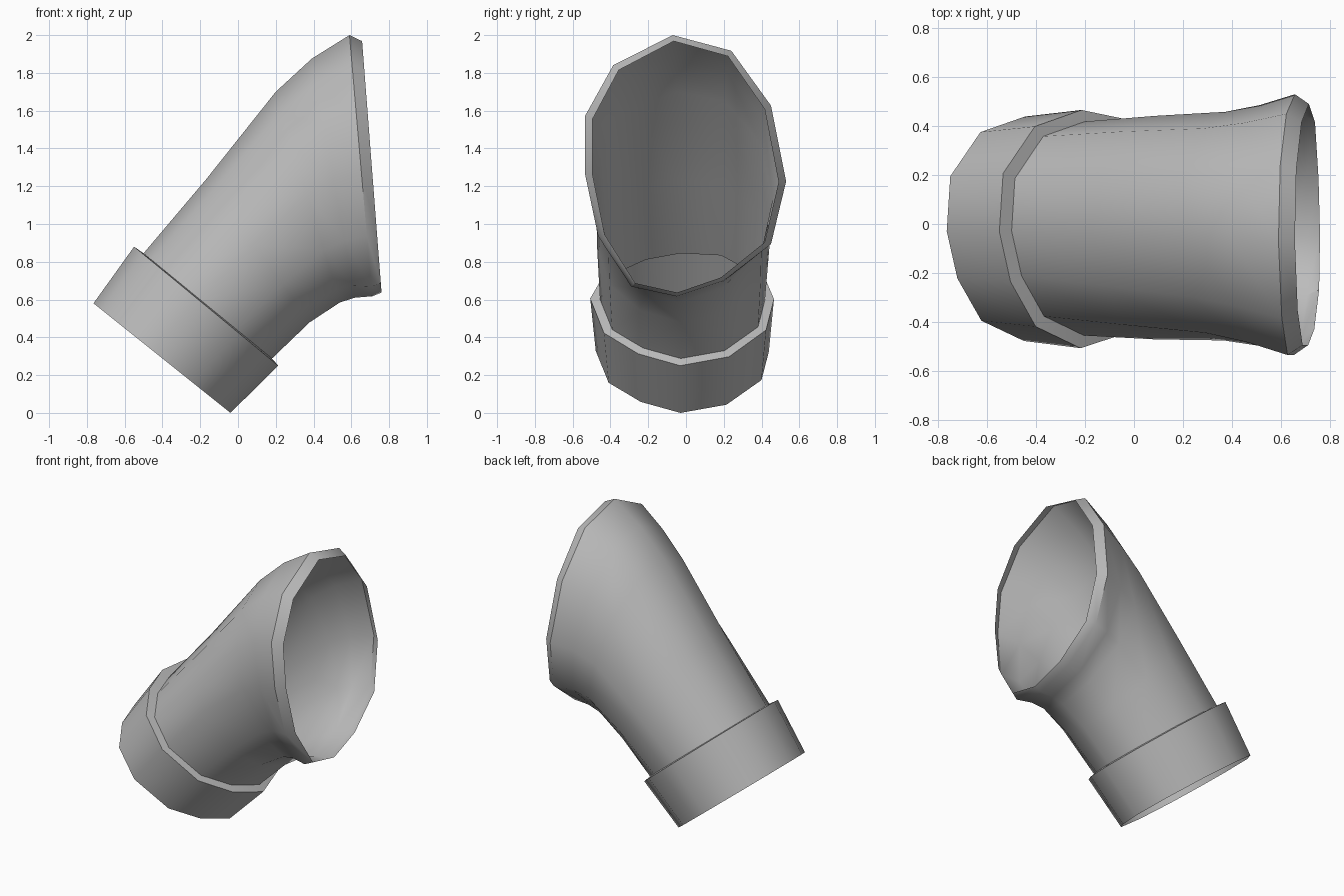
import bpy
import bmesh
from math import radians
from mathutils import Vector

cube = bpy.data.objects.get("Cube")
if cube:
    bpy.data.objects.remove(cube, do_unlink=True)

# Cross-sections: (height from -1 at the lower edge to 1 at the upper, y)
COLLAR_SECTION = [
    (1, -0.03), (0.96, 0.2), (0.62, 0.385), (0.12, 0.45),
    (-0.4, 0.41), (-0.85, 0.22), (-1, -0.03), (-0.8, -0.245),
    (-0.45, -0.42), (0.13, -0.49), (0.61, -0.405), (0.88, -0.228)]
MOUTH_SECTION = [
    (1, -0.07), (0.88, 0.24), (0.46, 0.45), (-0.12, 0.53),
    (-0.6, 0.45), (-0.88, 0.2), (-1, -0.05), (-0.925, -0.29),
    (-0.54, -0.465), (-0.06, -0.535), (0.38, -0.535), (0.77, -0.385)]
SIDES = len(COLLAR_SECTION)

grey = bpy.data.materials.new("plain grey")
grey.use_nodes = True
colour = (0.5, 0.5, 0.5, 1)
grey.diffuse_color = colour
grey.node_tree.nodes["Principled BSDF"].inputs["Base Color"].default_value = colour


def ring(upper, lower, width, blend=0.0):
    """Slanted section between an upper and a lower (x, z) point."""
    a, b = (Vector((p[0], 0, p[1])) for p in (upper, lower))
    points = []
    for start, end in zip(COLLAR_SECTION, MOUTH_SECTION):
        height, y = Vector(start).lerp(Vector(end), blend)
        points.append(b.lerp(a, (height + 1) / 2) + Vector((0, y * width, 0)))
    return points


def loft(name, rings):
    """Skin a row of rings from the lower end to the upper end."""
    bm = bmesh.new()
    loops = [[bm.verts.new(p) for p in r] for r in rings]
    for low, high in zip(loops, loops[1:]):
        for i in range(SIDES):
            j = (i + 1) % SIDES
            bm.faces.new((low[j], low[i], high[i], high[j]))
    mesh = bpy.data.meshes.new(name)
    bm.to_mesh(mesh)
    bm.free()
    mesh.materials.append(grey)
    obj = bpy.data.objects.new(name, mesh)
    bpy.context.collection.objects.link(obj)
    bpy.ops.object.select_all(action="DESELECT")
    obj.select_set(True)
    bpy.context.view_layer.objects.active = obj
    bpy.ops.object.shade_smooth_by_angle(angle=radians(42))


# Flared pipe, ending in a bevelled slanted mouth
base = ring((-0.50, 0.845), (0.18, 0.288), 0.93)
loft("flared_pipe", [
    base,
    ring((-0.17, 1.235), (0.38, 0.48), 0.94, blend=0.25),
    ring((0.20, 1.70), (0.54, 0.585), 0.92, blend=0.6),
    ring((0.39, 1.875), (0.62, 0.61), 0.945, blend=0.8),
    ring((0.59, 2.0), (0.71, 0.617), 1, blend=1),
    ring((0.657, 1.968), (0.76, 0.637), 0.925, blend=1),
])

# Wider open collar with a ledge that meets the pipe
loft("collar", [
    ring((-0.765, 0.58), (-0.04, 0.0), 0.975),
    ring((-0.55, 0.88), (0.213, 0.25), 1.035),
    base,
])
